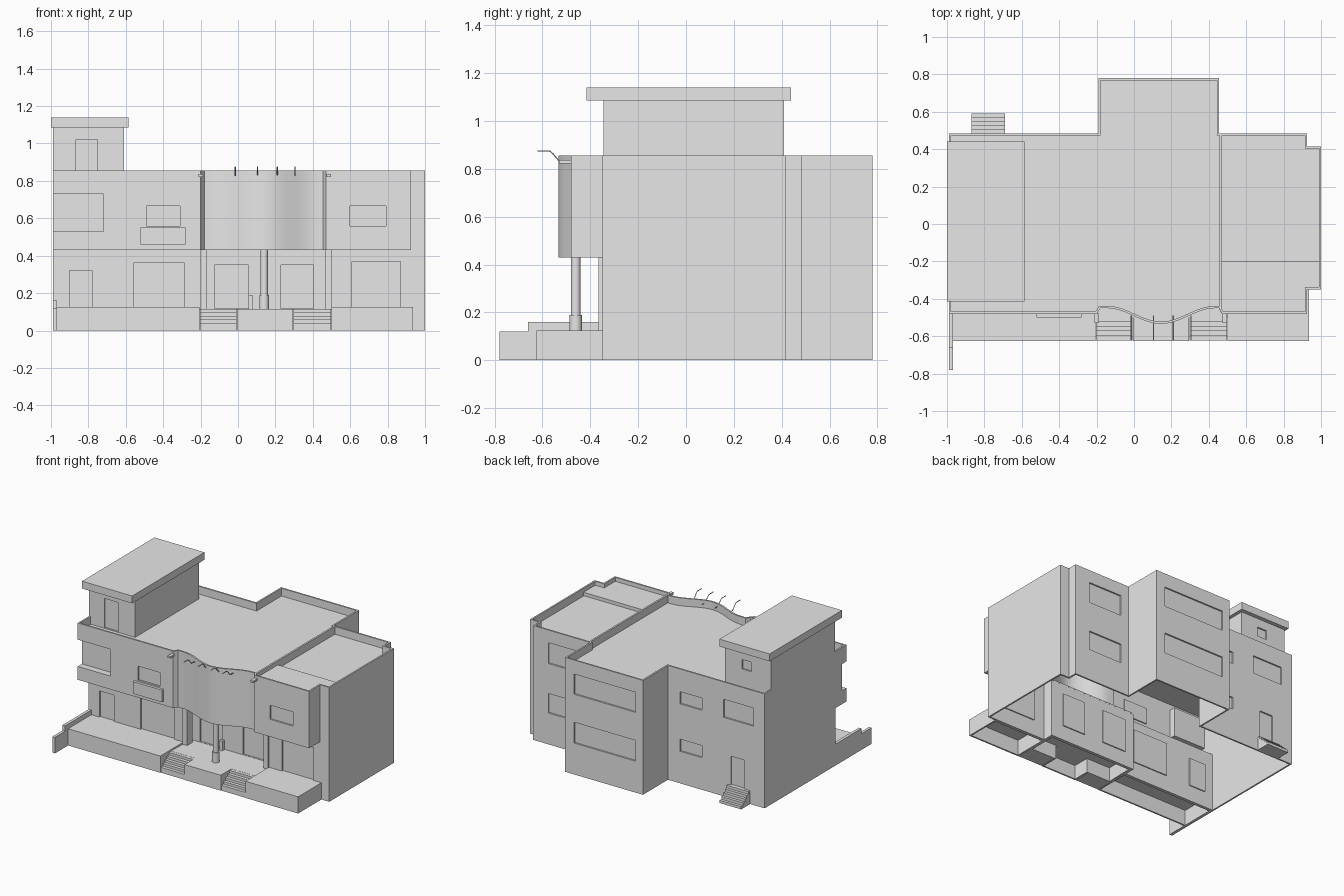
import bpy
import bmesh
from math import cos, pi

if "Cube" in bpy.data.objects:
    bpy.data.objects.remove(bpy.data.objects["Cube"])

grey = bpy.data.materials.new("light grey")
grey.use_nodes = True
grey.diffuse_color = (0.8, 0.8, 0.8, 1)
grey.node_tree.nodes["Principled BSDF"].inputs["Base Color"].default_value = (0.8, 0.8, 0.8, 1)
THICK = 0.012


def finish(name, bm):
    mesh = bpy.data.meshes.new(name)
    bm.to_mesh(mesh)
    bm.free()
    obj = bpy.data.objects.new(name, mesh)
    bpy.context.collection.objects.link(obj)
    mesh.materials.append(grey)
    return obj


def add_box(bm, x, y, z):
    verts = bmesh.ops.create_cube(bm, size=1)["verts"]
    for v in verts:
        for i, (lo, hi) in enumerate((x, y, z)):
            v.co[i] = lo if v.co[i] < 0 else hi


def box(name, *spans):
    bm = bmesh.new()
    for x, y, z in spans:
        add_box(bm, x, y, z)
    return finish(name, bm)


def bake(obj):
    """Turn the modified shape into the object's own mesh."""
    graph = bpy.context.evaluated_depsgraph_get()
    mesh = bpy.data.meshes.new_from_object(obj.evaluated_get(graph))
    obj.modifiers.clear()
    obj.data = mesh


def cut(obj, spans):
    cutter = box("cutter", *spans)
    cutter.hide_render = True
    mod = obj.modifiers.new("openings", "BOOLEAN")
    mod.operation, mod.solver, mod.object = "DIFFERENCE", "EXACT", cutter
    bake(obj)
    bpy.data.objects.remove(cutter)


def walls(name, outline, z0, z1):
    """Thin wall ring standing on a counter-clockwise outline."""
    bm = bmesh.new()
    low = [bm.verts.new((x, y, z0)) for x, y in outline]
    top = [bm.verts.new((x, y, z1)) for x, y in outline]
    for i in range(len(outline)):
        j = (i + 1) % len(outline)
        bm.faces.new((low[i], low[j], top[j], top[i]))
    obj = finish(name, bm)
    mod = obj.modifiers.new("thickness", "SOLIDIFY")
    mod.thickness, mod.offset, mod.use_even_offset = THICK, -1, True
    bake(obj)
    return obj


def slab(name, outline, z0, z1, shrink=0.996):
    bm = bmesh.new()
    face = bm.faces.new([bm.verts.new((x * shrink, y * shrink, z0)) for x, y in outline])
    new = bmesh.ops.extrude_face_region(bm, geom=[face])["geom"]
    bmesh.ops.translate(bm, vec=(0, 0, z1 - z0), verts=[g for g in new if isinstance(g, bmesh.types.BMVert)])
    bmesh.ops.recalc_face_normals(bm, faces=bm.faces)
    return finish(name, bm)


def rect(x0, x1, y0, y1):
    return [(x0, y0), (x1, y0), (x1, y1), (x0, y1)]


def openings(wall, name, items):
    """Cut openings and set a pane behind each: face y, inward sign, x and z spans."""
    cut(wall, [((a, b), (y - 0.03, y + 0.03), (c, d)) for y, s, a, b, c, d in items])
    m = 0.008
    box(name, *[((a - m, b + m), sorted((y + s * 0.0115, y + s * 0.02)), (c - m, d + m))
                for y, s, a, b, c, d in items])


def smooth(obj):
    bpy.ops.object.select_all(action="DESELECT")
    obj.select_set(True)
    bpy.context.view_layer.objects.active = obj
    bpy.ops.object.shade_smooth_by_angle(angle=0.5)


# Outlines of both storeys
LEFT, FRONT, BACK = -0.99, -0.48, 0.485
rear = [(1, -0.35), (1, 0.415), (0.925, 0.415), (0.925, BACK), (0.455, BACK),
        (0.455, 0.78), (-0.19, 0.78), (-0.19, BACK), (LEFT, BACK)]
entry = [(-0.2, -0.35), (-0.2, -0.27), (0.5, -0.27), (0.5, -0.35)]
bow = []
for i in range(25):
    t = -1 + i / 12
    bow.append((0.145 + 0.29 * t, -0.45 - 0.042 * (1 + cos(pi * t))))
front = ([(LEFT, FRONT), (-0.2, FRONT), (-0.18, -0.45)] + bow
         + [(0.455, -0.45), (0.47, FRONT), (0.925, FRONT)])

# Ground storey with doors and windows
ground = walls("ground_storey_walls", [(LEFT, -0.35)] + entry + rear, 0, 0.43)
openings(ground, "ground_storey_panes", [
    (-0.35, 1, -0.9, -0.78, 0.125, 0.32), (-0.35, 1, -0.56, -0.285, 0.125, 0.36),
    (-0.27, 1, -0.125, 0.055, 0.117, 0.35), (-0.27, 1, 0.23, 0.405, 0.117, 0.35),
    (-0.35, 1, 0.61, 0.87, 0.125, 0.37), (0.78, -1, -0.13, 0.38, 0.235, 0.39),
    (BACK, -1, 0.52, 0.8, 0.235, 0.38), (BACK, -1, -0.47, -0.29, 0.24, 0.33),
    (BACK, -1, -0.82, -0.71, 0.1, 0.315)])

# Upper storey, overhanging at the front with a bowed middle
upper = walls("upper_storey_walls", front + [(0.925, -0.35)] + rear, 0.43, 0.855)
openings(upper, "upper_storey_panes", [
    (FRONT, 1, -0.49, -0.31, 0.56, 0.665), (FRONT, 1, 0.6, 0.79, 0.56, 0.665),
    (0.78, -1, -0.13, 0.38, 0.6, 0.75), (BACK, -1, 0.52, 0.8, 0.605, 0.76),
    (BACK, -1, -0.47, -0.29, 0.595, 0.685), (BACK, -1, -0.9, -0.65, 0.59, 0.725)])
niche = [((-1.1, -0.72), (-0.6, -0.43), (0.53, 0.73))]
cut(upper, niche)
liner = box("corner_niche", ((-0.985, -0.71), (-0.475, -0.42), (0.52, 0.74)))
cut(liner, niche)
smooth(upper)
slab("overhang_soffit", front + [(0.925, -0.345), (0.5, -0.345), (0.5, -0.26),
                                 (-0.2, -0.26), (-0.2, -0.345), (LEFT, -0.345)], 0.431, 0.44)
box("window_planter", ((-0.52, -0.28), (-0.5, -0.479), (0.46, 0.55)))

# Roofs behind the parapet
slab("main_roof", front + [(0.925, -0.35)] + rear, 0.785, 0.797)
box("wing_roof_front", ((0.465, 0.915), (-0.47, -0.345), (0.8, 0.825)),
    ((0.465, 0.99), (-0.345, -0.2), (0.8, 0.825)))
box("roof_divider", ((0.457, 0.47), (-0.45, 0.48), (0.79, 0.855)))

# Rooftop room
room = walls("rooftop_room_walls", rect(LEFT, -0.61, -0.345, 0.41), 0.79, 1.09)
openings(room, "rooftop_room_panes", [(-0.345, 1, -0.865, -0.75, 0.8, 1.02),
                                      (0.41, -1, -0.83, -0.75, 0.95, 1.02)])
box("rooftop_room_slab", ((-1, -0.585), (-0.415, 0.44), (1.085, 1.14)))

# Terrace, hollow underneath
middle = [(-0.205, -0.5), (-0.005, -0.5), (-0.005, -0.625), (0.295, -0.625),
          (0.295, -0.5), (0.5, -0.5)] + entry[::-1]
for name, outline, top in (("terrace_left", rect(-0.98, -0.205, -0.625, -0.35), 0.125),
                           ("terrace_middle", middle, 0.115),
                           ("terrace_right", rect(0.5, 0.935, -0.625, -0.35), 0.125)):
    walls(name + "_sides", outline, 0, top)
    slab(name + "_floor", outline, top - 0.01, top, 1)
box("side_wall", ((-0.99, -0.968), (-0.66, -0.35), (0, 0.16)),
    ((-0.99, -0.968), (-0.78, -0.66), (0, 0.12)))


# Stairs
def stairs(name, x, y_low, y_high, top, rise, count):
    run = (y_high - y_low) / count
    spans = []
    for i in range(count):
        ys = sorted((y_low + i * run, y_low + (i + 1) * run))
        spans.append((x, ys, (0, top - (count - 1 - i) * rise)))
    box(name, *spans)


stairs("front_stairs_right", (-0.203, -0.007), -0.622, -0.5, 0.114, 0.0185, 5)
stairs("front_stairs_left", (0.297, 0.498), -0.622, -0.5, 0.114, 0.0185, 5)
stairs("back_stairs", (-0.87, -0.69), 0.59, 0.483, 0.1, 0.02, 5)

# Entrance pillars, round column and small stand
box("entrance_pillars", ((-0.202, -0.165), (-0.365, -0.3), (0.11, 0.432)),
    ((0.467, 0.502), (-0.365, -0.3), (0.11, 0.432)))
for name, r, z0, z1 in (("column", 0.02, 0.18, 0.435), ("column_base", 0.026, 0.11, 0.19)):
    bpy.ops.mesh.primitive_cylinder_add(vertices=24, radius=r, depth=z1 - z0,
                                        location=(0.14, -0.461, (z0 + z1) / 2))
    obj = bpy.context.object
    obj.name = name
    obj.data.materials.append(grey)
    smooth(obj)
box("entrance_stand", ((0.055, 0.08), (-0.3, -0.275), (0.11, 0.187)))

# Lamp arms over the bow, and two corner lamps
for i, x in enumerate((-0.015, 0.105, 0.21, 0.305)):
    curve = bpy.data.curves.new("lamp_arm", "CURVE")
    curve.dimensions, curve.bevel_depth, curve.bevel_resolution = "3D", 0.003, 1
    curve.use_fill_caps = True
    path = curve.splines.new("POLY")
    path.points.add(4)
    for p, (y, z) in zip(path.points, ((-0.62, 0.875), (-0.57, 0.875), (-0.555, 0.862),
                                       (-0.53, 0.832), (-0.49, 0.83))):
        p.co = (x, y, z, 1)
    curve.materials.append(grey)
    bpy.context.collection.objects.link(bpy.data.objects.new("lamp_arm_%d" % (i + 1), curve))
for side, x in (("right", -0.2), ("left", 0.485)):
    box("corner_lamp_" + side, ((x - 0.012, x + 0.012), (-0.53, -0.478), (0.822, 0.837)))
